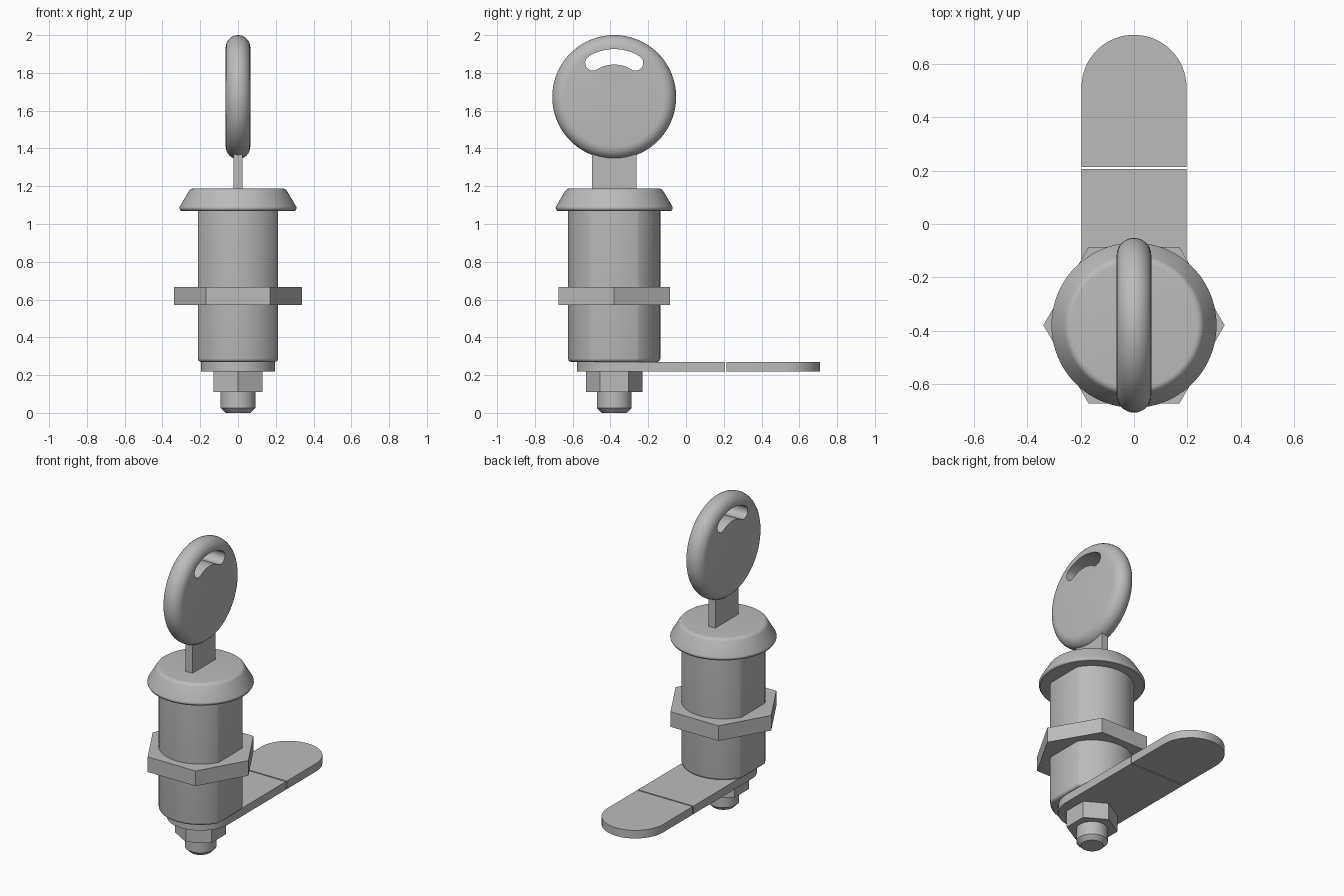
import bpy, bmesh
from math import sin, cos, pi, radians, asin
from mathutils import Matrix, Vector

cube = bpy.data.objects.get("Cube")
if cube:
    bpy.data.objects.remove(cube, do_unlink=True)

AXIS_Y = -0.38  # barrel axis

steel = bpy.data.materials.new("grey steel")
steel.use_nodes = True
steel.diffuse_color = (0.5, 0.5, 0.5, 1)
steel.node_tree.nodes["Principled BSDF"].inputs["Base Color"].default_value = (0.5, 0.5, 0.5, 1)


def finish(name, bm, smooth=True, matrix=None):
    """Turn a bmesh into a named, shaded object on the barrel axis."""
    bmesh.ops.recalc_face_normals(bm, faces=bm.faces)
    if matrix:
        bmesh.ops.transform(bm, matrix=matrix, verts=bm.verts)
    mesh = bpy.data.meshes.new(name)
    bm.to_mesh(mesh)
    bm.free()
    mesh.materials.append(steel)
    obj = bpy.data.objects.new(name, mesh)
    bpy.context.collection.objects.link(obj)
    obj.location.y = AXIS_Y
    if smooth:
        shade(obj)
    return obj


def shade(obj):
    bpy.ops.object.select_all(action='DESELECT')
    obj.select_set(True)
    bpy.context.view_layer.objects.active = obj
    bpy.ops.object.shade_smooth_by_angle(angle=radians(32))


def arc(cx, cy, r, a0, a1, n):
    return [(cx + r * cos(a0 + (a1 - a0) * i / n), cy + r * sin(a0 + (a1 - a0) * i / n))
            for i in range(n + 1)]


def extrude(name, outline, z0, z1, smooth=True, round_bottom=0, matrix=None):
    """Prism from an outline, optionally with a rounded lower rim."""
    bm = bmesh.new()
    face = bm.faces.new([bm.verts.new((x, y, z0)) for x, y in outline])
    top = bmesh.ops.extrude_face_region(bm, geom=[face])["geom"]
    for v in top:
        if isinstance(v, bmesh.types.BMVert):
            v.co.z = z1
    if round_bottom:
        rim = [e for e in bm.edges if all(abs(v.co.z - z0) < 1e-5 for v in e.verts)]
        bmesh.ops.bevel(bm, geom=rim, offset=round_bottom, segments=4, profile=0.5,
                        affect='EDGES')
    return finish(name, bm, smooth, matrix)


def lathe(name, profile, steps=96, matrix=None):
    """Spin an (r, z) profile, starting and ending on the axis, about z."""
    bm = bmesh.new()
    verts = [bm.verts.new((r, 0, z)) for r, z in profile]
    edges = [bm.edges.new(pair) for pair in zip(verts, verts[1:])]
    bmesh.ops.spin(bm, geom=verts + edges, cent=(0, 0, 0), axis=(0, 0, 1),
                   angle=2 * pi, steps=steps, use_merge=True)
    bmesh.ops.remove_doubles(bm, verts=bm.verts, dist=1e-5)
    return finish(name, bm, True, matrix)


def hexagon(r, turn):
    return arc(0, 0, r, turn, turn + 2 * pi, 6)[:-1]


# Barrel: round with a flat on each side
R, FLAT = 0.244, 0.213
half = asin(FLAT / R)
barrel = (arc(0, 0, R, pi / 2 - half, pi / 2 + half, 32)
          + arc(0, 0, R, -pi / 2 - half, -pi / 2 + half, 32))
extrude("lock_barrel", barrel, 0.27, 1.08, round_bottom=0.018)

# Flared collar with softened rims
lathe("lock_collar", [(0, 1.07), (0.303, 1.07)]
      + arc(0.295, 1.085, 0.015, -pi / 3, radians(25), 5)
      + arc(0.235, 1.158, 0.03, radians(25), pi / 2, 6) + [(0, 1.188)])

# Mounting nut, cam nut and threaded stud
extrude("mounting_nut", hexagon(0.34, 0), 0.57, 0.667, smooth=False)
extrude("cam_nut", hexagon(0.15, pi / 2), 0.11, 0.22, smooth=False)
lathe("stud", [(0, 0), (0.066, 0), (0.092, 0.026), (0.092, 0.12), (0, 0.12)], 48)

# Cam: two plates parted by a narrow seam
W, SEAM, TIP = 0.197, 0.59, 0.893
extrude("cam_inner_plate", arc(0, 0, W, pi, 2 * pi, 32) + [(W, SEAM - 0.004), (-W, SEAM - 0.004)],
        0.218, 0.27)
extrude("cam_outer_plate", arc(0, TIP, W, 0, pi, 32) + [(-W, SEAM + 0.004), (W, SEAM + 0.004)],
        0.218, 0.27)

# Key blade
B = 0.117
extrude("key_blade", [(-0.024, -B), (0.024, -B), (0.024, B), (-0.024, B)], 1.15, 1.42, smooth=False)

# Key bow: disc with a fully rounded rim, standing on edge
BOW_R, T = 0.328, 0.065
upright = Matrix.Translation((0, 0, 1.672)) @ Matrix(
    ((0, 0, 1, 0), (1, 0, 0, 0), (0, 1, 0, 0), (0, 0, 0, 1)))
bow = lathe("key_bow", [(0, -T)] + arc(BOW_R - T, 0, T, -pi / 2, pi / 2, 16) + [(0, T)],
            matrix=upright)

# Curved key-ring slot cut through the bow
S, SW, spread = 0.213, 0.041, radians(32)
a0, a1 = pi / 2 - spread, pi / 2 + spread
slot = (arc(0, 0, S + SW, a0, a1, 20)
        + arc(S * cos(a1), S * sin(a1), SW, a1, a1 + pi, 10)[1:-1]
        + arc(0, 0, S - SW, a1, a0, 20)
        + arc(S * cos(a0), S * sin(a0), SW, a0 + pi, a0 + 2 * pi, 10)[1:-1])
cutter = extrude("slot_cutter", slot, -0.2, 0.2, matrix=upright)
cutter.hide_render = True
cut = bow.modifiers.new("slot", 'BOOLEAN')
cut.operation = 'DIFFERENCE'
cut.solver = 'EXACT'
cut.object = cutter
bpy.context.view_layer.objects.active = bow
bpy.ops.object.modifier_apply(modifier=cut.name)
bpy.data.objects.remove(cutter, do_unlink=True)
shade(bow)
